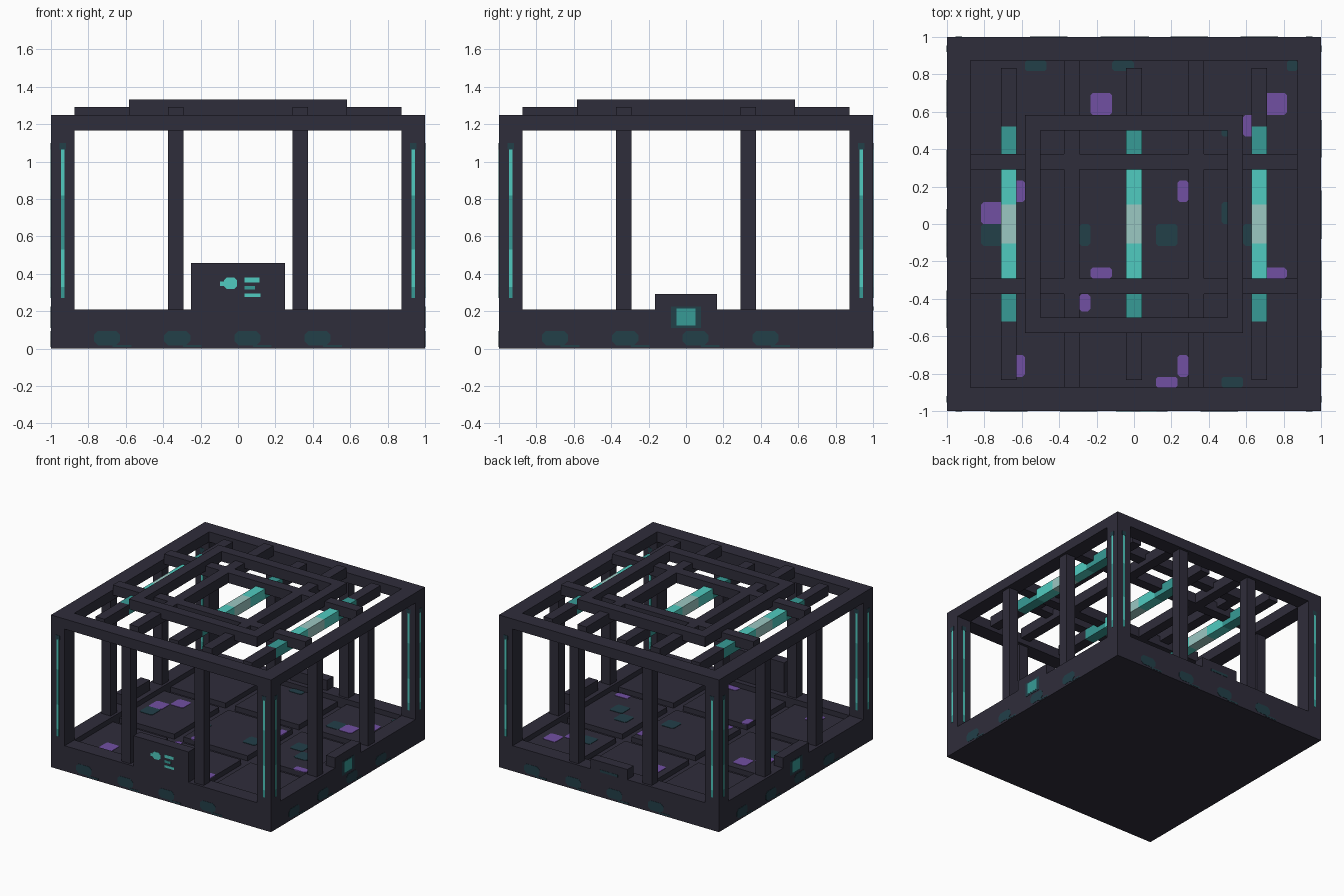
import bpy
import bmesh
from math import pi
from mathutils import Matrix, Vector

if "Cube" in bpy.data.objects:
    bpy.data.objects.remove(bpy.data.objects["Cube"])


def material(name, r, g, b):
    m = bpy.data.materials.new(name)
    m.use_nodes = True
    m.diffuse_color = (r, g, b, 1)
    m.node_tree.nodes["Principled BSDF"].inputs["Base Color"].default_value = (r, g, b, 1)
    return m


BODY = material("dark slate", 0.028, 0.026, 0.043)
CYAN = material("bright cyan", 0.08, 0.6, 0.53)
TEAL = material("mid teal", 0.038, 0.33, 0.305)
PALE = material("pale aqua", 0.33, 0.58, 0.545)
DEEP = material("deep teal", 0.016, 0.05, 0.066)
PURPLE = material("purple", 0.165, 0.08, 0.36)

U = 1 / 24       # build grid
T = 3 * U        # frame thickness
IN = 1 - T       # inner edge of the frame
BAR = U          # half width of posts and beams
MID = 8 * U      # offset of posts and beams
RIM, FLOOR, TOP = 5 * U, 4 * U, 30 * U


def add_box(bm, lo, hi, chamfer=0, axis=2):
    """Add a box; optionally chamfer the edges running along one axis."""
    lo, hi = Vector(lo), Vector(hi)
    mat = Matrix.Translation((lo + hi) / 2) @ Matrix.Diagonal((*(hi - lo), 1))
    verts = bmesh.ops.create_cube(bm, size=1, matrix=mat)["verts"]
    if chamfer:
        edges = {e for v in verts for e in v.link_edges}
        other = [a for a in range(3) if a != axis]
        along = [e for e in edges
                 if all(abs(e.verts[0].co[a] - e.verts[1].co[a]) < 1e-6 for a in other)]
        bmesh.ops.bevel(bm, geom=along, offset=chamfer, segments=1, affect='EDGES')


def finish(name, bm, *mats):
    mesh = bpy.data.meshes.new(name)
    bm.to_mesh(mesh)
    bm.free()
    for m in mats:
        mesh.materials.append(m)
    obj = bpy.data.objects.new(name, mesh)
    bpy.context.collection.objects.link(obj)
    return obj


def boxes(name, spans, mat, chamfer=0, axis=2, turns=(0,)):
    """One object from boxes, repeated at the given quarter turns about z."""
    bm = bmesh.new()
    for k in turns:
        part = bmesh.new()
        for lo, hi in spans:
            add_box(part, lo, hi, chamfer, axis)
        part.transform(Matrix.Rotation(k * pi / 2, 4, 'Z'))
        tmp = bpy.data.meshes.new("tmp")
        part.to_mesh(tmp)
        part.free()
        bm.from_mesh(tmp)
        bpy.data.meshes.remove(tmp)
    return finish(name, bm, mat)


def ring(name, outer, inner, z0, z1):
    boxes(name, [((-outer, -outer, z0), (inner, -inner, z1))], BODY, turns=range(4))


def decal(name, rects, mat, turns=(0,), chamfer=0, y=-1):
    """Thin plates on the front face, given as x0, x1, z0, z1."""
    spans = [((a, y - 0.002, c), (b, y + 0.003, d)) for a, b, c, d in rects]
    return boxes(name, spans, mat, chamfer, 1, turns)


ALL = range(4)

# Base, rim and tiled floor
ring("base_rim", 1, IN, 0, RIM)
boxes("floor_slab", [((-IN, -IN, 0), (IN, IN, FLOOR - U))], BODY)
BANDS = [(-IN, -MID - BAR), (-MID + BAR, MID - BAR), (MID + BAR, IN)]
tiles = [(a, b) for a in BANDS for b in BANDS]
boxes("floor_tiles", [((a[0], b[0], FLOOR - U), (a[1], b[1], FLOOR)) for a, b in tiles], BODY)

# Painted floor patches on a square grid, trimmed to the tiles
CELL = 0.1167


def patches(name, cells, mat):
    spans = []
    for i, j in cells:
        for a, b in tiles:
            x0, x1 = max(i * CELL, a[0]), min((i + 1) * CELL, a[1])
            y0, y1 = max(j * CELL, b[0]), min((j + 1) * CELL, b[1])
            if x1 - x0 > 0.03 and y1 - y0 > 0.03:
                spans.append(((x0, y0, FLOOR - 0.003), (x1, y1, FLOOR + 0.003)))
    boxes(name, spans, mat, 0.012)


patches("purple_patches", [(-2, 5), (6, 5), (5, 4), (-7, 0), (-6, 1), (2, 1), (-3, -4),
                           (-2, -3), (6, -3), (1, -8), (2, -7), (-6, -7)], PURPLE)
patches("teal_patches", [(-5, 7), (-1, 7), (7, 7), (-7, -1), (1, -1), (-3, -1),
                         (4, 4), (4, 0), (5, -1), (4, -8)], DEEP)

# Corner posts and intermediate posts
boxes("corner_posts", [((IN, -1, RIM), (1, -IN, TOP - 2 * U))], BODY, turns=ALL)
PY = -1 + T / 2
boxes("wall_posts", [((s * MID - BAR, PY - BAR, RIM), (s * MID + BAR, PY + BAR, TOP - 2 * U))
                     for s in (-1, 1)], BODY, turns=ALL)

# Roof frame, crossing beams and raised ring
ring("roof_frame", 1, IN, TOP - 2 * U, TOP)
boxes("roof_beams", [((-IN, -MID - BAR, TOP - U), (IN, -MID + BAR, TOP + U))], BODY, turns=ALL)
ring("roof_ring", 14 * U, 12 * U, TOP, TOP + 2 * U)

# Light tubes, coloured in bands by distance from the middle
CUTS = [0.105, 0.29, 0.52]
for name, x in (("right", -0.67), ("middle", 0), ("left", 0.67)):
    bm = bmesh.new()
    add_box(bm, (x - BAR, -20 * U, TOP - 2 * U), (x + BAR, 20 * U, TOP))
    for c in CUTS:
        for s in (-1, 1):
            bmesh.ops.bisect_plane(bm, geom=bm.verts[:] + bm.edges[:] + bm.faces[:],
                                   plane_co=(0, s * c, 0), plane_no=(0, 1, 0))
    for f in bm.faces:
        f.material_index = sum(abs(f.calc_center_median().y) > c for c in CUTS)
    finish(name + "_light_tube", bm, PALE, CYAN, TEAL, BODY)

# Control blocks on the four sides
D = 2 * U
boxes("front_console", [((-0.25, -1, RIM), (0.25, -1 + D, 11 * U))], BODY)
boxes("side_consoles", [((-4 * U, -1, RIM), (4 * U, -1 + D, 7 * U))], BODY, turns=(1, 2, 3))
decal("console_symbol", [(-0.075, -0.005, 0.32, 0.38)], CYAN, chamfer=0.015)
decal("console_bars", [(-0.095, -0.07, 0.335, 0.36), (0.035, 0.115, 0.355, 0.38),
                       (0.035, 0.12, 0.275, 0.295)], CYAN)
decal("console_short_bar", [(0.035, 0.09, 0.315, 0.335)], TEAL)
decal("side_screen", [(-0.08, 0.08, 0.11, 0.225)], DEEP, (1, 3))
decal("side_screen_glow", [(-0.05, 0.05, 0.125, 0.215)], TEAL, (1, 3), y=-1.001)
decal("back_screen", [(-0.08, 0.08, 0.205, 0.225)], DEEP, (2,))

# Base patches on every side
xs = [-0.77 + 0.375 * i for i in range(4)]
decal("base_patches", [(x, x + 0.14, 0.018, 0.095) for x in xs], DEEP, ALL, 0.022)
decal("base_dashes", [(x + 0.1, x + 0.2, 0.008, 0.02) for x in xs], DEEP, ALL)

# Light strips on the corner posts, outside and on the inward faces
CX, W = 0.9375, 0.009
for place, turns, y in (("outer", ALL, -1), ("inner", (0, 2), IN)):
    for label, mat, runs, w in (("bright", CYAN, ((0.82, 1.065), (0.33, 0.53)), W),
                                ("dim", TEAL, ((0.53, 0.82), (0.27, 0.33)), W),
                                ("cap", DEEP, ((1.065, 1.1),), 2 * W)):
        decal(f"{place}_{label}_strips",
              [(s * CX - w, s * CX + w, a, b) for s in (-1, 1) for a, b in runs],
              mat, turns, y=y)
